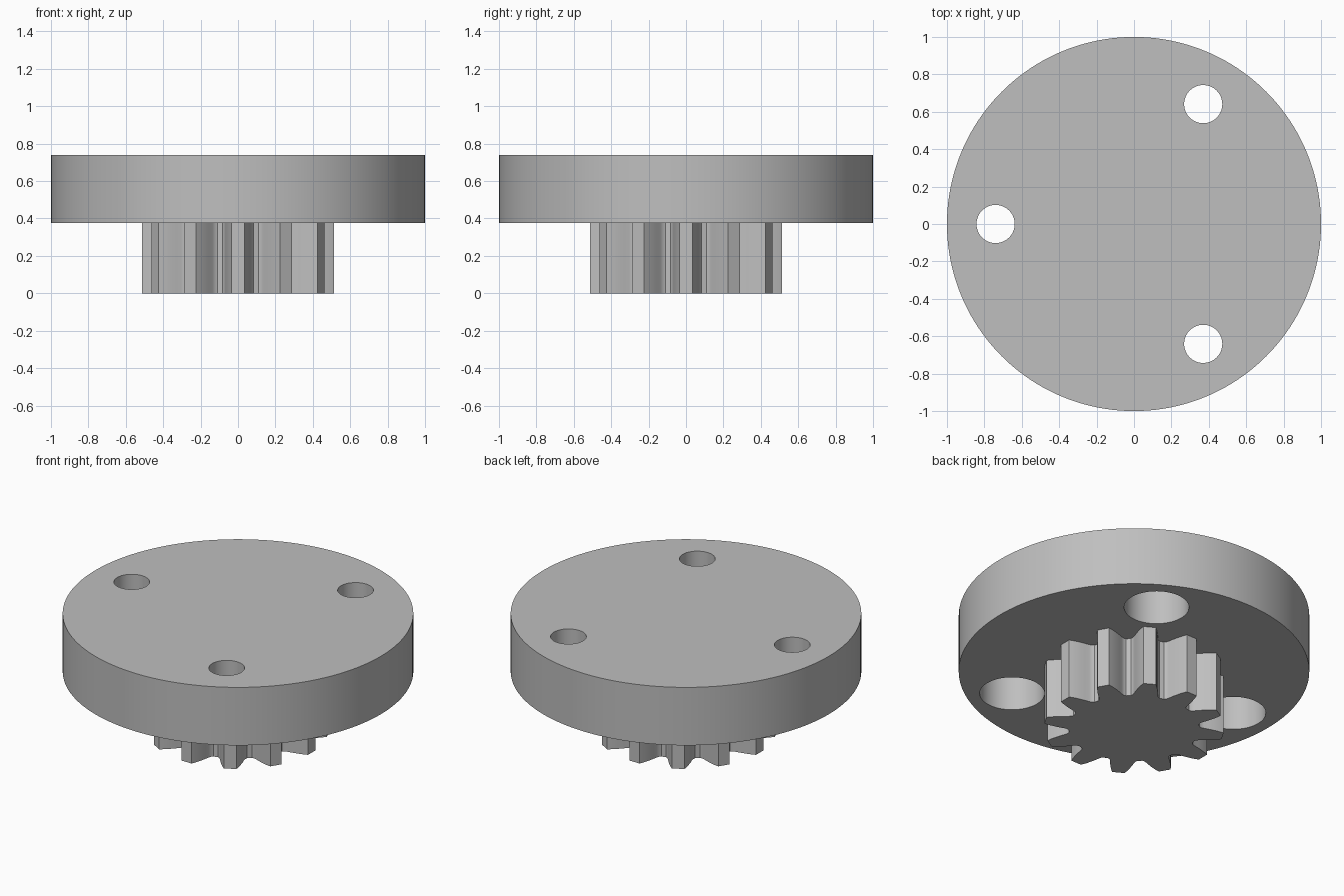
import bpy, bmesh
from math import pi, sin, cos, radians

default = bpy.data.objects.get("Cube")
if default:
    bpy.data.objects.remove(default, do_unlink=True)

grey = bpy.data.materials.new("plain grey")
grey.use_nodes = True
colour = (0.52, 0.52, 0.52, 1)
grey.diffuse_color = colour
grey.node_tree.nodes["Principled BSDF"].inputs["Base Color"].default_value = colour

PLATE_BOTTOM, PLATE_TOP = 0.375, 0.74
BORE_TOP = 0.62


def prism(name, outline, z0, z1):
    """Extrude a closed outline straight up from z0 to z1."""
    bm = bmesh.new()
    face = bm.faces.new([bm.verts.new((x, y, z0)) for x, y in outline])
    grown = bmesh.ops.extrude_face_region(bm, geom=[face])["geom"]
    top = [v for v in grown if isinstance(v, bmesh.types.BMVert)]
    bmesh.ops.translate(bm, verts=top, vec=(0, 0, z1 - z0))
    bmesh.ops.recalc_face_normals(bm, faces=bm.faces)
    mesh = bpy.data.meshes.new(name)
    bm.to_mesh(mesh)
    bm.free()
    mesh.materials.append(grey)
    obj = bpy.data.objects.new(name, mesh)
    bpy.context.collection.objects.link(obj)
    return obj


def circle(radius, sides, cx=0, cy=0):
    return [(cx + radius * cos(2 * pi * i / sides),
             cy + radius * sin(2 * pi * i / sides)) for i in range(sides)]


def activate(obj):
    bpy.ops.object.select_all(action="DESELECT")
    obj.select_set(True)
    bpy.context.view_layer.objects.active = obj


def cut(target, cutter):
    cutter.hide_render = True
    activate(target)
    mod = target.modifiers.new("hole", "BOOLEAN")
    mod.operation = "DIFFERENCE"
    mod.solver = "EXACT"
    mod.object = cutter
    bpy.ops.object.modifier_apply(modifier=mod.name)
    bpy.data.objects.remove(cutter, do_unlink=True)


# Round plate with three screw holes, counterbored from below
plate = prism("round_plate", circle(1, 160), PLATE_BOTTOM, PLATE_TOP)
for angle in (60, 180, 300):
    x, y = 0.74 * cos(radians(angle)), 0.74 * sin(radians(angle))
    cut(plate, prism("counterbore", circle(0.185, 64, x, y), 0.3, BORE_TOP))
    cut(plate, prism("screw_hole", circle(0.102, 64, x, y), 0.5, 0.8))

# Pinion: half a tooth as (distance from centre, half width), mirrored and repeated
TEETH = 12
half_tooth = [(0.364, 0.083), (0.375, 0.074), (0.392, 0.069), (0.42, 0.064),
              (0.45, 0.057), (0.485, 0.047), (0.513, 0.036)]
tooth = [(r, -w) for r, w in half_tooth] + [(r, w) for r, w in reversed(half_tooth)]
outline = []
for i in range(TEETH):
    c, s = cos(2 * pi * i / TEETH), sin(2 * pi * i / TEETH)
    outline += [(x * c - y * s, x * s + y * c) for x, y in tooth]
pinion = prism("pinion_gear", outline, 0, PLATE_BOTTOM + 0.02)

for obj in (plate, pinion):
    activate(obj)
    bpy.ops.object.shade_smooth_by_angle(angle=radians(32))
